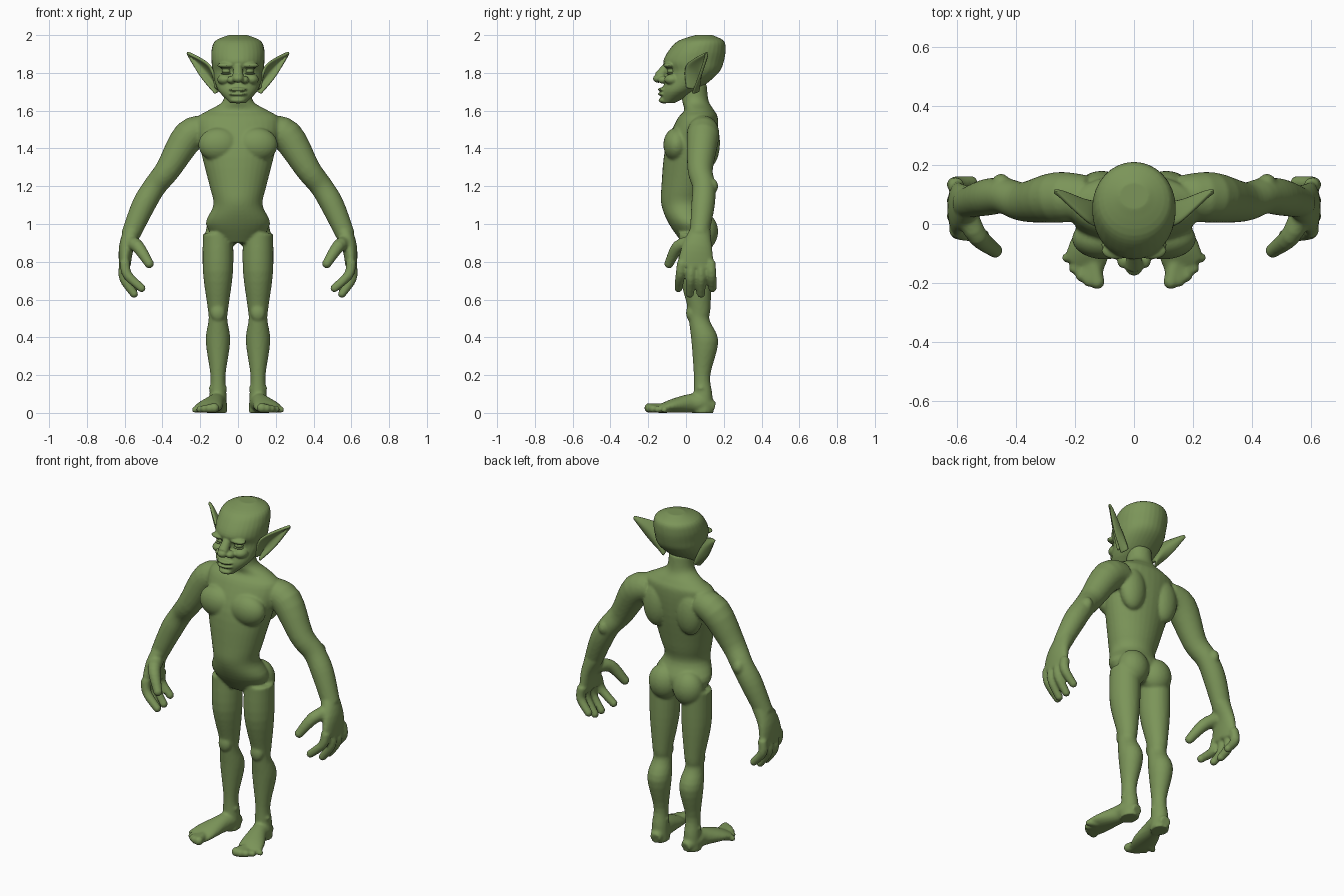
import bpy
import bmesh
import math
from mathutils import Vector, Matrix

cube = bpy.data.objects.get("Cube")
if cube:
    bpy.data.objects.remove(cube, do_unlink=True)

GREEN = (0.2, 0.3, 0.1, 1)
skin = bpy.data.materials.new("green skin")
skin.use_nodes = True
skin.diffuse_color = GREEN
shader = skin.node_tree.nodes["Principled BSDF"]
shader.inputs["Base Color"].default_value = GREEN
shader.inputs["Roughness"].default_value = 0.8

BOTH, MIDDLE = (1, -1), (1,)
X, Y, Z = Vector((1, 0, 0)), Vector((0, 1, 0)), Vector((0, 0, 1))


def smooth_path(points, steps=4):
    """Catmull-Rom interpolation of tuples of any length."""
    rows = [Vector(p) for p in points]
    rows = [rows[0], *rows, rows[-1]]
    path = []
    for a, b, c, d in zip(rows, rows[1:], rows[2:], rows[3:]):
        into, out = (c - a) / 2, (d - b) / 2
        for i in range(steps):
            t = i / steps
            ease = t * t * (3 - 2 * t)
            path.append(b.lerp(c, ease) + into * t * (1 - t) ** 2 - out * t * t * (1 - t))
    return path + [rows[-1]]


def tube(bm, points, ref, sides=BOTH, level=False, count=24):
    """Closed loft through (x, y, z, radius along ref, optional radius across)."""
    rows = smooth_path(points)
    for side in sides:
        rings = []
        for i, row in enumerate(rows):
            ahead, behind = rows[min(i + 1, len(rows) - 1)], rows[max(i - 1, 0)]
            tangent = Z if level else Vector((ahead - behind)[:3]).normalized()
            u = (ref - tangent * ref.dot(tangent)).normalized()
            v = tangent.cross(u)
            ring = []
            for k in range(count):
                angle = math.tau * k / count
                p = (Vector(row[:3]) + u * math.cos(angle) * row[3]
                     + v * math.sin(angle) * row[-1])
                ring.append(bm.verts.new((p.x * side, p.y, p.z)))
            rings.append(ring)
        for lower, upper in zip(rings, rings[1:]):
            for k in range(count):
                n = (k + 1) % count
                bm.faces.new((lower[k], lower[n], upper[n], upper[k]))
        bm.faces.new(rings[0][::-1])
        bm.faces.new(rings[-1])


def blob(bm, centre, radii, sides=BOTH):
    for side in sides:
        place = Matrix.Translation((centre[0] * side, centre[1], centre[2]))
        bmesh.ops.create_uvsphere(bm, u_segments=24, v_segments=16, radius=1,
                                  matrix=place @ Matrix.Diagonal((*radii, 1)))


def stack(bm, slices):
    """Level loft on the midline from (z, half width, front y, back y)."""
    rows = [(0, (front + back) / 2, z, width, (back - front) / 2)
            for z, width, front, back in slices]
    tube(bm, rows, X, MIDDLE, level=True, count=32)


def finish(bm, name, voxel=None):
    """Make the object; a voxel size fuses its overlapping volumes."""
    bmesh.ops.recalc_face_normals(bm, faces=bm.faces)
    for face in bm.faces:
        face.smooth = True
    mesh = bpy.data.meshes.new(name)
    bm.to_mesh(mesh)
    bm.free()
    mesh.materials.append(skin)
    obj = bpy.data.objects.new(name, mesh)
    bpy.context.collection.objects.link(obj)
    if voxel:
        fuse = obj.modifiers.new("fuse", 'REMESH')
        fuse.mode = 'VOXEL'
        fuse.voxel_size = voxel
        fuse.use_smooth_shade = True
        relax = obj.modifiers.new("relax", 'SMOOTH')
        relax.factor = 0.5
        relax.iterations = 4
    return obj


# Torso and neck
body = bmesh.new()
stack(body, [(0.9, 0.1, -0.02, 0.1), (1, 0.17, -0.09, 0.14), (1.1, 0.13, -0.13, 0.1),
             (1.2, 0.15, -0.13, 0.12), (1.4, 0.2, -0.11, 0.16), (1.55, 0.22, -0.05, 0.17),
             (1.6, 0.16, -0.01, 0.15), (1.65, 0.08, -0.02, 0.12), (1.74, 0.07, -0.03, 0.11)])
blob(body, (0.1, -0.05, 1.42), (0.11, 0.07, 0.09))     # chest
blob(body, (0.11, 0.12, 1.43), (0.08, 0.06, 0.13))     # shoulder blades
blob(body, (0.08, 0.09, 0.96), (0.09, 0.08, 0.1))      # buttocks

# Legs, a little deeper than wide
LEG_X = 0.106
leg = [(0.95, 0.05, 0.08), (0.75, 0.05, 0.08), (0.55, 0.07, 0.054), (0.49, 0.07, 0.05),
       (0.38, 0.1, 0.065), (0.2, 0.085, 0.04), (0.1, 0.09, 0.045), (0, 0.09, 0.05)]
tube(body, [(LEG_X, y, z, r, r * 1.1) for z, y, r in leg], X, level=True)
blob(body, (LEG_X, 0.03, 0.53), (0.04, 0.03, 0.05))    # kneecaps
blob(body, (LEG_X, 0.08, 0.13), (0.05, 0.03, 0.02))    # ankle bones

# Feet, each point as high as its own half thickness so the sole is flat
foot = [(0.1, 0.15, 0.03, 0.03), (0.11, 0.08, 0.05, 0.05), (0.12, 0.02, 0.05, 0.05),
        (0.15, -0.08, 0.07, 0.035), (0.17, -0.14, 0.07, 0.02)]
tube(body, [(x, y, high, wide, high) for x, y, wide, high in foot], X)
for i in range(5):
    toe = Vector((0.125 + 0.026 * i, 0.005 * i * i - 0.195, 0))
    r = 0.026 - 0.0025 * i
    root = toe.lerp(Vector((0.15, -0.08, 0)), 0.6)
    tube(body, [(*root.xy, r, r), (*toe.xy, r, r)], X, count=12)
    blob(body, (*toe.xy, r), (r, r, r))

# Arms
tube(body, [(0.16, 0.09, 1.5, 0.075), (0.26, 0.09, 1.465, 0.086), (0.37, 0.075, 1.29, 0.067),
            (0.44, 0.095, 1.2, 0.061), (0.5, 0.09, 1.1, 0.062), (0.57, 0.07, 0.94, 0.05)], Y)
blob(body, (0.45, 0.14, 1.2), (0.03, 0.03, 0.04))      # elbows

# Palms, fingers and thumbs
tube(body, [(0.55, 0.08, 0.98, 0.05, 0.05), (0.59, 0.06, 0.88, 0.08, 0.04),
            (0.6, 0.05, 0.77, 0.1, 0.03)], Y)
for i in range(4):
    knuckle = Vector((0.6, 0.05 * i - 0.02, 0.8))
    tip = Vector((0.55, 0.06 * i - 0.04, 0.63))
    if i in (0, 3):
        tip.z += 0.03
    if i == 0:
        tip.x -= 0.04
    bend = knuckle.lerp(tip, 0.5) + X * 0.03
    tube(body, [(*knuckle, 0.027), (*bend, 0.026), (*tip, 0.022)], Y, count=12)
    blob(body, tip, (0.022, 0.022, 0.022))
thumb = Vector((0.47, -0.09, 0.79))
tube(body, [(0.57, 0.04, 0.9, 0.04), (0.53, -0.04, 0.88, 0.035), (*thumb, 0.025)], Y, count=12)
blob(body, thumb, (0.025, 0.025, 0.025))
finish(body, "body", 0.008)

# Head
head = bmesh.new()
stack(head, [(1.64, 0.04, -0.13, -0.06), (1.7, 0.1, -0.13, 0.05), (1.76, 0.125, -0.11, 0.13),
             (1.81, 0.135, -0.1, 0.18), (1.86, 0.14, -0.12, 0.2), (1.92, 0.14, -0.09, 0.21),
             (1.97, 0.12, -0.04, 0.2), (2, 0.05, 0.05, 0.14)])
blob(head, (0.06, -0.09, 1.84), (0.05, 0.03, 0.015))          # brows
blob(head, (0.07, -0.07, 1.765), (0.04, 0.045, 0.03))         # cheeks
tube(head, [(0, -0.09, 1.85, 0.02), (0, -0.14, 1.78, 0.03)], X, MIDDLE)
blob(head, (0, -0.145, 1.77), (0.03, 0.03, 0.023), MIDDLE)    # nose tip
blob(head, (0.036, -0.12, 1.763), (0.022, 0.03, 0.02))        # nostrils
for z in (1.712, 1.688):
    blob(head, (0, -0.12, z), (0.05, 0.03, 0.011), MIDDLE)    # lips
blob(head, (0, -0.115, 1.655), (0.04, 0.03, 0.017), MIDDLE)   # chin
finish(head, "head", 0.005)

# Eyes with heavy lids
eyes, lids = bmesh.new(), bmesh.new()
blob(eyes, (0.06, -0.075, 1.81), (0.025, 0.025, 0.017))
for z in (1.797, 1.824):
    blob(lids, (0.06, -0.08, z), (0.03, 0.024, 0.006))
finish(eyes, "eyes")
finish(lids, "eyelids")

# Ears, cupped pointed leaves spanning a back and a front rim
back_rim = smooth_path([(0.12, 0.03, 1.69), (0.2, 0.07, 1.78), (0.27, 0.11, 1.9)], 8)
front_rim = smooth_path([(0.12, 0, 1.72), (0.15, 0, 1.84), (0.27, 0.11, 1.91)], 8)
hollow = Vector((-0.02, 0.05, 0))
across = 8
for side, label in ((1, "left"), (-1, "right")):
    ear = bmesh.new()
    rows = []
    for i, (back, front) in enumerate(zip(back_rim, front_rim)):
        depth = 1 - (i / (len(back_rim) - 1)) ** 2
        row = []
        for k in range(across + 1):
            s = k / across
            p = back.lerp(front, s) + hollow * depth * math.sin(math.pi * s)
            row.append(ear.verts.new((p.x * side, p.y, p.z)))
        rows.append(row)
    for a, b in zip(rows, rows[1:]):
        for k in range(across):
            ear.faces.new((a[k], a[k + 1], b[k + 1], b[k]))
    leaf = finish(ear, label + "_ear")
    thick = leaf.modifiers.new("thickness", 'SOLIDIFY')
    thick.thickness = 0.016
    thick.offset = 0
    leaf.modifiers.new("round", 'SUBSURF').levels = 1
